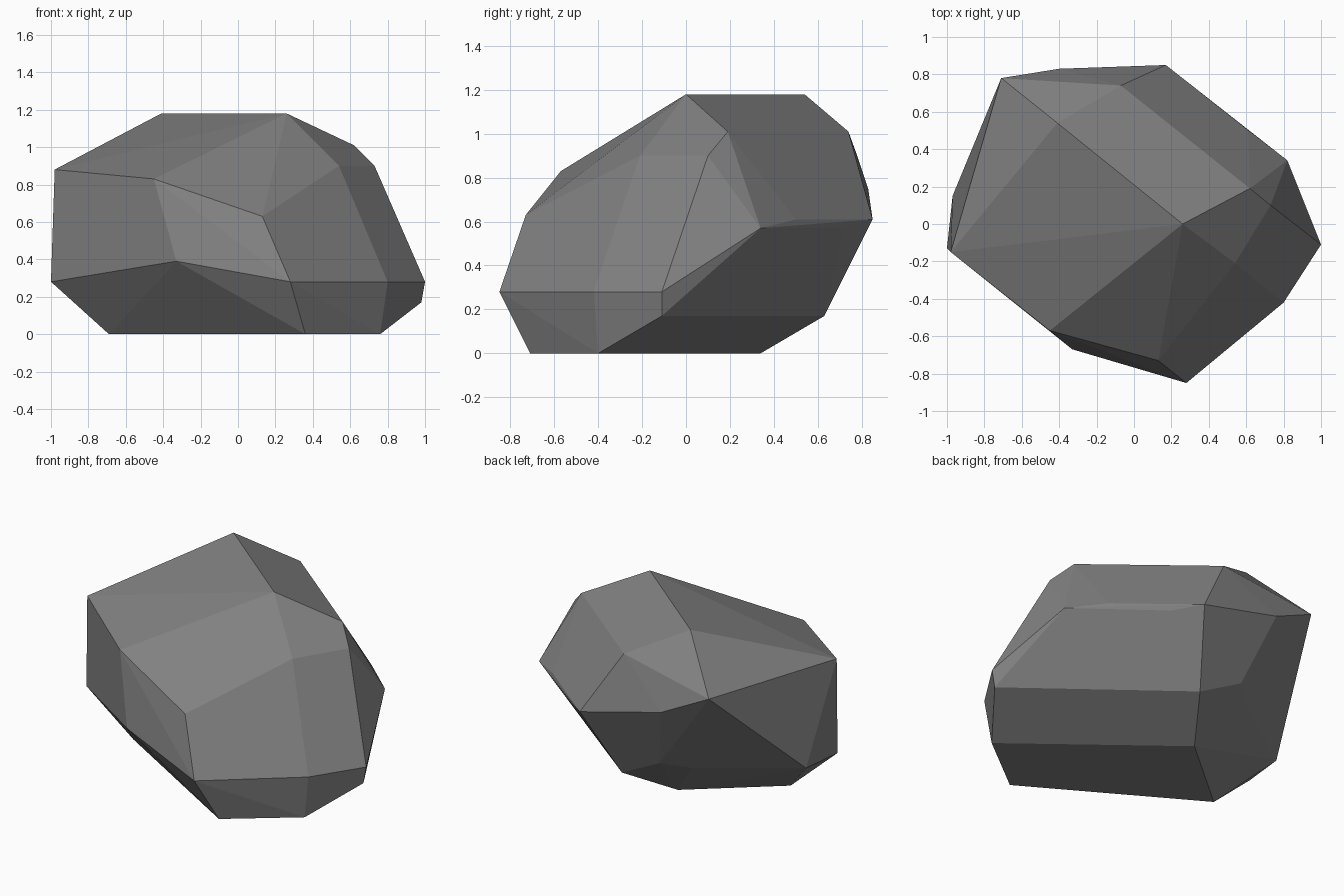
import bpy
import bmesh
import math

# Remove the default cube
default_cube = bpy.data.objects.get("Cube")
if default_cube:
    bpy.data.objects.remove(default_cube, do_unlink=True)


def make_material(name, colour):
    material = bpy.data.materials.new(name)
    material.use_nodes = True
    material.diffuse_color = colour
    shader = next(n for n in material.node_tree.nodes if n.type == "BSDF_PRINCIPLED")
    shader.inputs["Base Color"].default_value = colour
    shader.inputs["Roughness"].default_value = 0.9
    return material


def faceted_solid(name, corners, material):
    """Wrap the corners in a convex shell and merge coplanar triangles into facets."""
    shell = bmesh.new()
    for corner in corners:
        shell.verts.new(corner)
    result = bmesh.ops.convex_hull(shell, input=shell.verts[:])
    unused = {v for v in result["geom_interior"] if isinstance(v, bmesh.types.BMVert)}
    bmesh.ops.delete(shell, geom=list(unused), context="VERTS")
    bmesh.ops.dissolve_limit(shell, angle_limit=math.radians(1.5),
                             verts=shell.verts[:], edges=shell.edges[:])
    bmesh.ops.recalc_face_normals(shell, faces=shell.faces[:])
    mesh = bpy.data.meshes.new(name)
    shell.to_mesh(mesh)
    shell.free()
    mesh.materials.append(material)
    solid = bpy.data.objects.new(name, mesh)
    bpy.context.collection.objects.link(solid)
    return solid


# Flat base that rests on the ground
base = [(0.76, -0.4, 0), (0.36, -0.71, 0), (-0.69, -0.09, 0), (-0.18, 0.34, 0)]

# Lower girdle, where the underside turns up into the walls
girdle = [
    (0.98, -0.11, 0.17), (0.02, 0.63, 0.17),
    (1, -0.11, 0.28), (0.8, -0.42, 0.28), (0.28, -0.85, 0.28),
    (-1, -0.13, 0.28), (-0.97, 0.15, 0.28), (-0.42, 0.53, 0.28),
    (-0.27, 0.66, 0.32), (-0.33, -0.67, 0.39),
]

# Overhanging ledge at the back
ledge = [(0.82, 0.34, 0.57), (0.32, 0.72, 0.57), (0.61, 0.5, 0.61),
         (0.17, 0.85, 0.61), (-0.4, 0.83, 0.75)]

# Shoulder where the walls meet the sloping top
shoulder = [(0.13, -0.73, 0.63), (-0.45, -0.57, 0.83), (-0.98, -0.15, 0.88),
            (-0.71, 0.78, 0.9), (0.54, -0.21, 0.9), (0.73, 0.1, 0.9)]

# Crown ridge
crown = [(0.62, 0.19, 1.01), (-0.07, 0.74, 1.01), (0.26, 0, 1.18), (-0.41, 0.54, 1.18)]

stone = make_material("grey stone", (0.22, 0.22, 0.22, 1))
faceted_solid("boulder", base + girdle + ledge + shoulder + crown, stone)
